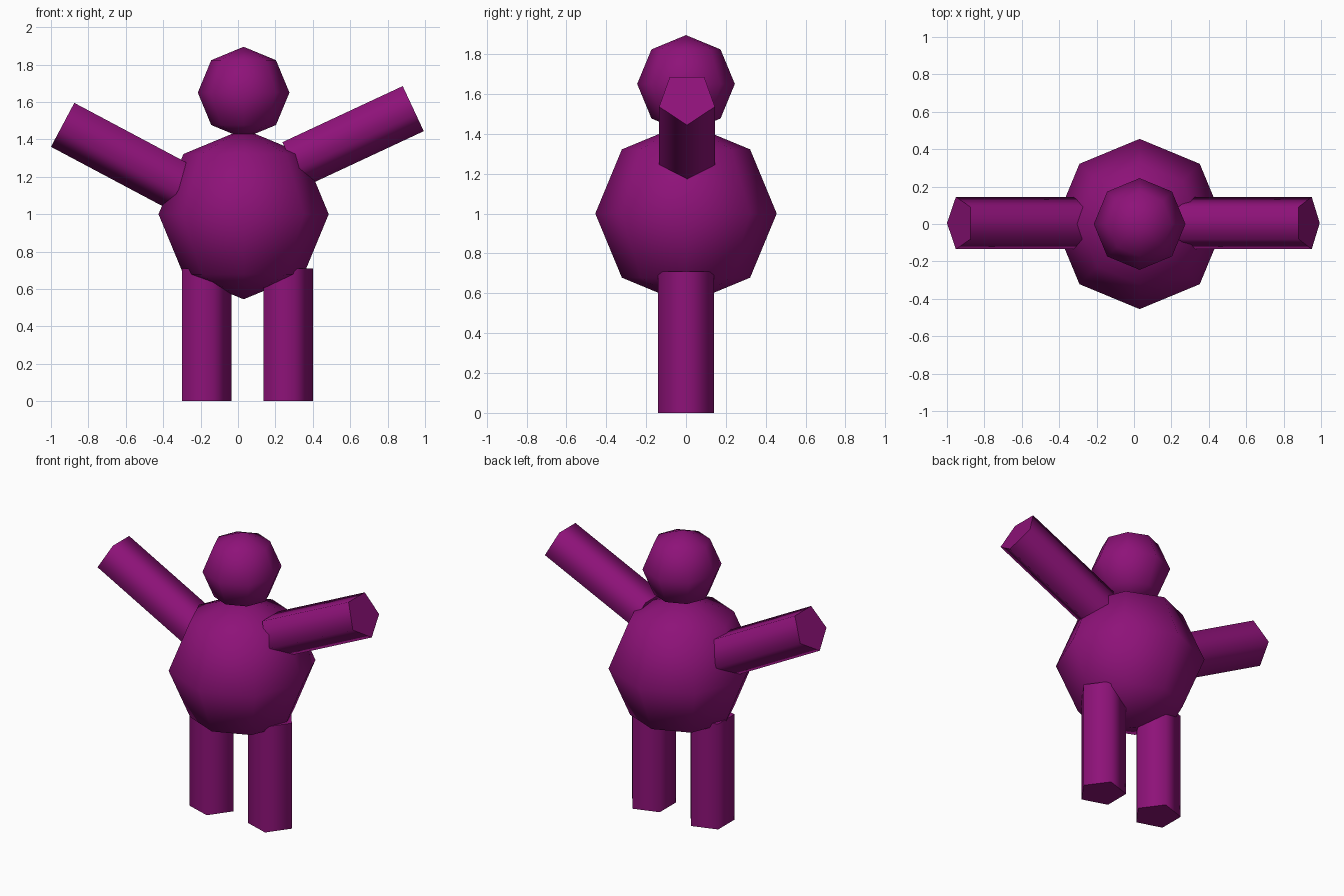
import bpy, math
from mathutils import Matrix, Vector

if "Cube" in bpy.data.objects:
    bpy.data.objects.remove(bpy.data.objects["Cube"])

purple = bpy.data.materials.new("dark magenta")
purple.diffuse_color = (0.27, 0.006, 0.19, 1)
purple.use_nodes = True
purple.node_tree.nodes["Principled BSDF"].inputs["Base Color"].default_value = purple.diffuse_color

LIMB_R = 0.147
LIMB_LEN = 0.71


def ball(name, z, radius):
    """Coarse eight-sided ball with smooth shading."""
    bpy.ops.mesh.primitive_uv_sphere_add(segments=8, ring_count=4, radius=radius,
                                         location=(0.03, 0, z))
    ob = bpy.context.object
    ob.name = name
    ob.data.materials.append(purple)
    bpy.ops.object.shade_smooth()


def limb(name, end, axis, ridge):
    """Five-sided bar finishing at 'end', running along 'axis', one edge towards 'ridge'."""
    axis, ridge = Vector(axis).normalized(), Vector(ridge).normalized()
    side = axis.cross(ridge)
    bpy.ops.mesh.primitive_cylinder_add(vertices=5, radius=LIMB_R, depth=LIMB_LEN)
    ob = bpy.context.object
    ob.name = name
    # The primitive's first corner lies on +y: map y to ridge, z to axis
    turn = Matrix((ridge.cross(axis), ridge, axis)).transposed().to_4x4()
    centre = Vector(end) - axis * (LIMB_LEN / 2)
    ob.matrix_world = Matrix.Translation(centre) @ turn
    ob.data.materials.append(purple)
    # Rounded sides, flat end caps
    for p in ob.data.polygons:
        p.use_smooth = abs(p.normal.z) < 0.5


# Body and head
ball("body", 1.0, 0.455)
ball("head", 1.65, 0.245)

# Legs
for name, x in (("left_leg", -0.181), ("right_leg", 0.254)):
    limb(name, (x, 0, LIMB_LEN), (0, 0, 1), (1, 0, 0))

# Raised arms, ridge underneath
for name, s, z, deg in (("left_arm", -1, 1.49, 28), ("right_arm", 1, 1.577, 25)):
    c, n = math.cos(math.radians(deg)), math.sin(math.radians(deg))
    limb(name, (s * 0.931, 0.005, z), (s * c, 0, n), (s * n, 0, -c))
